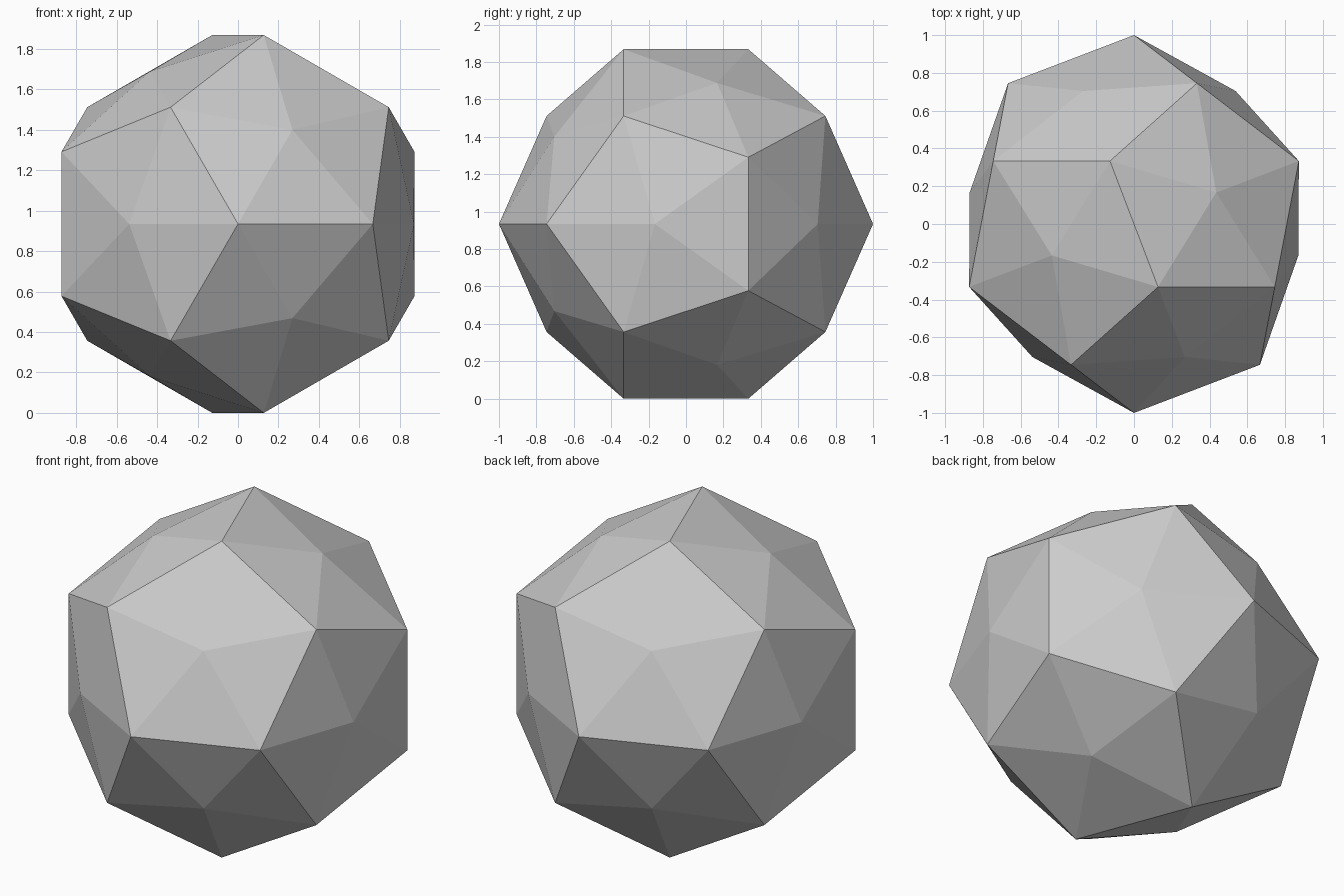
import bpy
import bmesh
import math
from mathutils import Matrix, Vector

cube = bpy.data.objects.get("Cube")
if cube:
    bpy.data.objects.remove(cube, do_unlink=True)

# Flat grey material
GREY = (0.6, 0.6, 0.6, 1.0)
grey = bpy.data.materials.new("plain grey")
grey.use_nodes = True
grey.diffuse_color = GREY
grey.node_tree.nodes["Principled BSDF"].inputs["Base Color"].default_value = GREY

# Dodecahedron corners of unit radius, with a corner on the front-back axis
phi = (1 + math.sqrt(5)) / 2
top = phi / math.sqrt(3)
side = math.sqrt(8 / 9 - top * top)
corners = [Vector((0, -1, 0))]
for turn in range(3):
    spin = Matrix.Rotation(math.tau * turn / 3, 3, "Y")
    for seed in ((2 / 3, -math.sqrt(5) / 3, 0), (side, -1 / 3, top), (side, -1 / 3, -top)):
        corners.append(spin @ Vector(seed))
corners += [-c for c in corners]

# Hull merged into twelve pentagons
bm = bmesh.new()
for c in corners:
    bm.verts.new(c)
bmesh.ops.convex_hull(bm, input=bm.verts[:])
bmesh.ops.dissolve_limit(bm, angle_limit=math.radians(5), verts=bm.verts[:], edges=bm.edges[:])
bmesh.ops.recalc_face_normals(bm, faces=bm.faces[:])

# Raise a shallow pyramid on every pentagon
apexes = bmesh.ops.poke(bm, faces=bm.faces[:])["verts"]
for v in apexes:
    v.co = v.co.normalized() * 0.886
bmesh.ops.recalc_face_normals(bm, faces=bm.faces[:])
bmesh.ops.translate(bm, verts=bm.verts[:], vec=(0, 0, top))

# Finished faceted ball
mesh = bpy.data.meshes.new("faceted_ball")
bm.to_mesh(mesh)
bm.free()
mesh.materials.append(grey)
ball = bpy.data.objects.new("faceted_ball", mesh)
bpy.context.collection.objects.link(ball)
